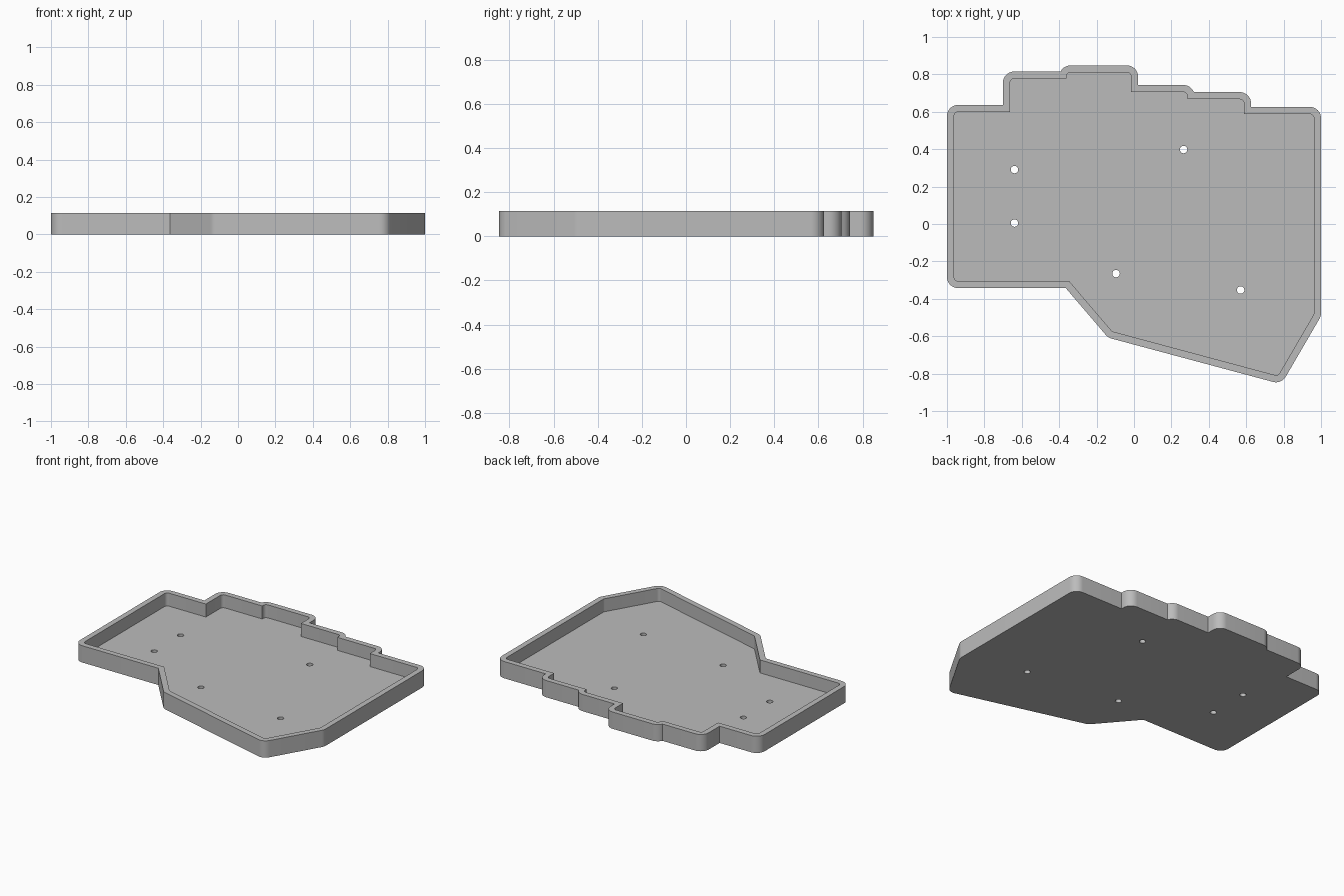
import bpy
import bmesh
from math import cos, sin, pi
from mathutils import Vector

HEIGHT, FLOOR, WALL = 0.115, 0.026, 0.038
CORNER, HOLE = 0.022, 0.02

# Cavity outline, counter-clockwise, before its corners are rounded
CAVITY = [(-0.962, -0.305), (-0.347, -0.305), (-0.117, -0.574), (0.77, -0.812),
          (0.962, -0.482), (0.962, 0.588), (0.588, 0.588), (0.588, 0.667),
          (0.286, 0.667), (0.286, 0.705), (-0.016, 0.705), (-0.016, 0.81),
          (-0.361, 0.81), (-0.361, 0.777), (-0.663, 0.777), (-0.663, 0.599),
          (-0.962, 0.599)]
SCREW_HOLES = [(-0.639, 0.291), (-0.639, 0.005), (-0.096, -0.265),
               (0.57, -0.353), (0.265, 0.398)]

if "Cube" in bpy.data.objects:
    bpy.data.objects.remove(bpy.data.objects["Cube"])


def outline(offset, steps=10):
    """Offset the cavity outwards, rounding only its outward corners."""
    pts = [Vector(p) for p in CAVITY]
    n = len(pts)
    dirs = [(pts[(i + 1) % n] - pts[i]).normalized() for i in range(n)]
    norms = [Vector((d.y, -d.x)) for d in dirs]
    turns = [dirs[i - 1].cross(dirs[i]) for i in range(n)]

    def miter(i, distance):
        a, b = norms[i - 1], norms[i]
        return pts[i] + (a + b) * distance / (1 + a.dot(b))

    result = []

    def add(p):
        if not result or (p - result[-1]).length > 1e-4:
            result.append(p)

    for i in range(n):
        if turns[i] < 0:
            add(miter(i, offset))
            continue
        centre = miter(i, -CORNER)
        sweep = norms[i - 1].angle(norms[i])
        for k in range(steps + 1):
            t = sweep * k / steps
            side = norms[i - 1] * cos(t) + dirs[i - 1] * sin(t)
            p = centre + side * (CORNER + offset)
            # Stop a large arc where it meets a shallow neighbouring step
            for j, edge in ((i - 1, i - 2), ((i + 1) % n, (i + 1) % n)):
                if turns[j] < 0:
                    depth = (p - miter(j, offset)).dot(norms[edge])
                    p = p - norms[edge] * min(0, depth)
            add(p)
    return result


def circle(centre, sides=24):
    return [Vector(centre) + HOLE * Vector((cos(2 * pi * k / sides), sin(2 * pi * k / sides)))
            for k in range(sides)]


bm = bmesh.new()


def ring(points, z):
    verts = [bm.verts.new((p.x, p.y, z)) for p in points]
    return [bm.edges.new((v, verts[(i + 1) % len(verts)])) for i, v in enumerate(verts)]


def wall(low, high):
    for a, b in zip(low, high):
        bm.faces.new((a.verts[0], a.verts[1], b.verts[1], b.verts[0]))


def cap(*rings):
    bmesh.ops.triangle_fill(bm, use_beauty=True, use_dissolve=False,
                            edges=[e for r in rings for e in r])


# Rings of the tray: outside wall, cavity wall and screw holes
outer, inner = outline(WALL), outline(0)
base, rim_out = ring(outer, 0), ring(outer, HEIGHT)
floor_edge, rim_in = ring(inner, FLOOR), ring(inner, HEIGHT)
holes_low = [ring(circle(c), 0) for c in SCREW_HOLES]
holes_high = [ring(circle(c), FLOOR) for c in SCREW_HOLES]

# Underside, floor and rim, then the upright walls
cap(base, *holes_low)
cap(floor_edge, *holes_high)
cap(rim_out, rim_in)
wall(base, rim_out)
wall(floor_edge, rim_in)
for low, high in zip(holes_low, holes_high):
    wall(low, high)
bmesh.ops.recalc_face_normals(bm, faces=bm.faces)

mesh = bpy.data.meshes.new("case_tray")
bm.to_mesh(mesh)
bm.free()
tray = bpy.data.objects.new("case_tray", mesh)
bpy.context.collection.objects.link(tray)

# Plain grey plastic
grey = bpy.data.materials.new("grey_plastic")
grey.use_nodes = True
colour = (0.5, 0.5, 0.5, 1)
grey.diffuse_color = colour
grey.node_tree.nodes["Principled BSDF"].inputs["Base Color"].default_value = colour
mesh.materials.append(grey)

bpy.context.view_layer.objects.active = tray
tray.select_set(True)
bpy.ops.object.shade_smooth_by_angle(angle=pi / 6)
